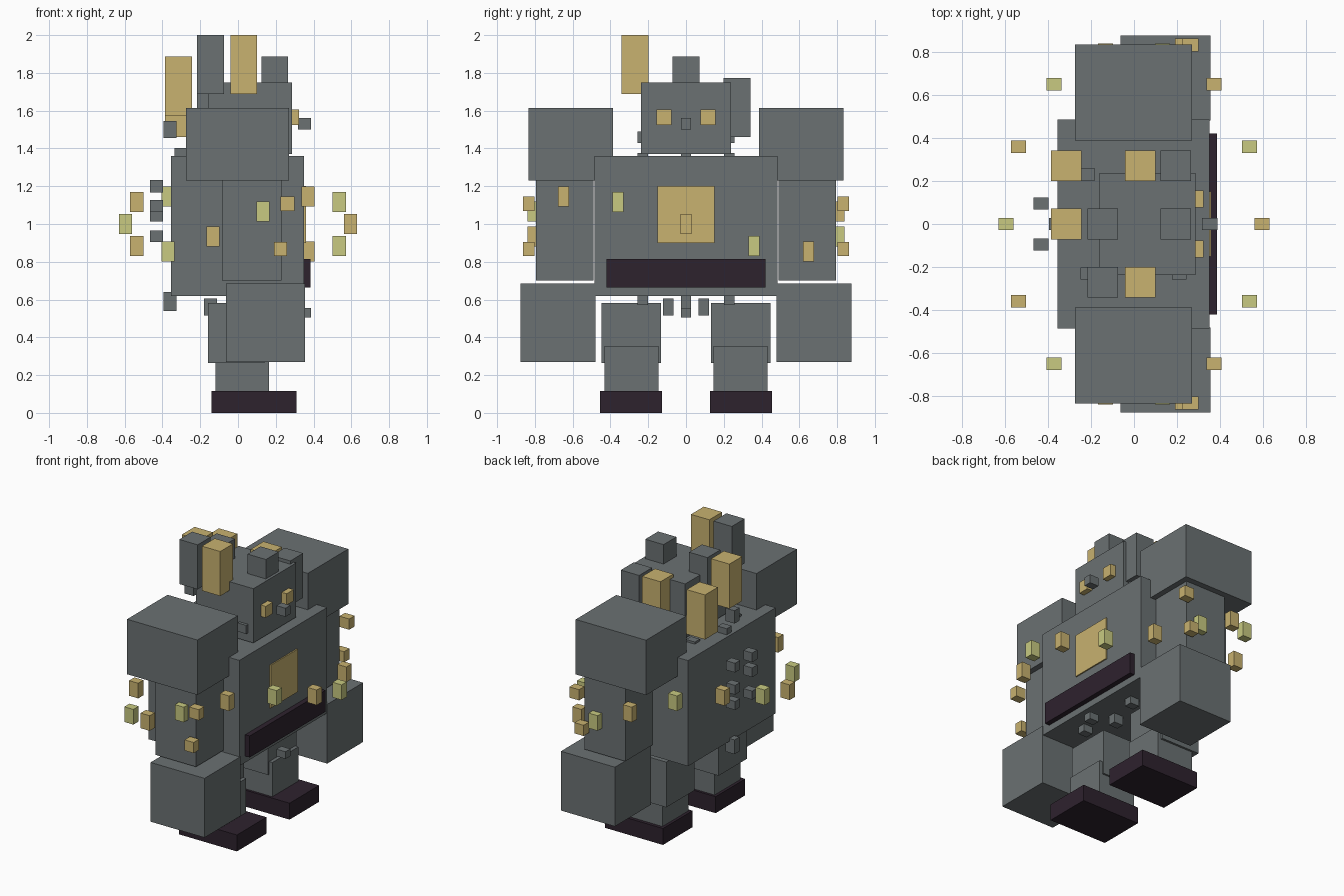
import bpy
import math

cube = bpy.data.objects.get("Cube")
if cube:
    bpy.data.objects.remove(cube, do_unlink=True)


def material(name, r, g, b):
    mat = bpy.data.materials.new(name)
    mat.use_nodes = True
    mat.diffuse_color = (r, g, b, 1)
    mat.node_tree.nodes["Principled BSDF"].inputs["Base Color"].default_value = (r, g, b, 1)
    return mat


GREY = material("stone grey", 0.145, 0.165, 0.17)
TAN = material("sandy gold", 0.58, 0.445, 0.162)
OLIVE = material("pale olive", 0.58, 0.59, 0.22)
DARK = material("dark plum", 0.027, 0.016, 0.027)


def box(name, mat, x, y, z):
    """Box from (min, max) ranges on each axis."""
    bpy.ops.mesh.primitive_cube_add(size=1, location=[sum(r) / 2 for r in (x, y, z)])
    obj = bpy.context.object
    obj.name = name
    obj.scale = [r[1] - r[0] for r in (x, y, z)]
    bpy.ops.object.transform_apply(location=False, rotation=False, scale=True)
    obj.data.materials.append(mat)
    return obj


def block(name, mat, centre, size):
    """Box from its centre and size."""
    return box(name, mat, *[(c - s / 2, c + s / 2) for c, s in zip(centre, size)])


def pair(name, mat, x, y, z):
    """The same box on both sides of y = 0."""
    box(name + "_back", mat, x, y, z)
    box(name + "_front", mat, x, (-y[1], -y[0]), z)


# Body and head
box("torso", GREY, (-0.355, 0.35), (-0.485, 0.485), (0.62, 1.36))
box("head", GREY, (-0.16, 0.285), (-0.237, 0.237), (1.37, 1.75))
box("chest_plate", TAN, (0.35, 0.359), (-0.15, 0.15), (0.9, 1.2))
box("belt", DARK, (0.35, 0.385), (-0.42, 0.42), (0.665, 0.815))
pair("eye", TAN, (0.285, 0.323), (0.077, 0.155), (1.525, 1.605))

# Arms
pair("shoulder", GREY, (-0.275, 0.27), (0.387, 0.835), (1.23, 1.615))
pair("upper_arm", GREY, (-0.085, 0.23), (0.49, 0.793), (0.7, 1.23))
pair("forearm", GREY, (-0.063, 0.355), (0.48, 0.877), (0.27, 0.685))
pair("upper_arm_stud", TAN, (0.225, 0.3), (0.802, 0.862), (1.07, 1.145))
pair("lower_arm_stud", TAN, (0.19, 0.26), (0.802, 0.862), (0.83, 0.905))

# Legs
pair("thigh", GREY, (-0.16, 0.14), (0.133, 0.447), (0.265, 0.582))
pair("shin", GREY, (-0.12, 0.165), (0.145, 0.432), (0.11, 0.355))
pair("foot", DARK, (-0.14, 0.31), (0.128, 0.455), (0, 0.115))

# Three stepped rows of pillars around the head
tan_columns = (-0.315, 0.03)
rows = [
    (-0.27, 1.845, (-0.145, 0.03)),
    (0, 1.73, (-0.315, -0.145, 0.195)),
    (0.27, 1.617, (-0.315, 0.03, 0.195)),
]
for y, z, columns in rows:
    for x in columns:
        block("pillar", TAN if x in tan_columns else GREY, (x, y, z), (0.142, 0.142, 0.312))

# Wavy ring of floating shards
for i in range(14):
    a = math.tau * i / 14
    centre = (0.595 * math.cos(a), 0.83 * math.sin(a), 1 - 0.15 * math.sin(2 * a))
    block("ring_shard", OLIVE if i % 2 else TAN, centre, (0.07, 0.058, 0.106))

# Small pebbles on the centre line
for x, z, h in [(0.352, 1.53, 0.06), (0.352, 0.53, 0.05), (-0.36, 1.5, 0.09),
                (-0.36, 0.59, 0.1), (-0.3, 1.37, 0.065), (0.15, 0.587, 0.065)]:
    block("centre_pebble", GREY, (x, 0, z), (0.07, 0.054, h))

# Pebbles in mirrored pairs beside the head, under the torso and behind it
for x, y, z, h in [(0.21, 0.23, 1.46, 0.06), (-0.215, 0.23, 1.345, 0.06),
                   (0.21, 0.23, 0.6, 0.06), (-0.145, 0.095, 0.56, 0.09),
                   (-0.432, 0.095, 1.2, 0.065), (-0.432, 0.095, 0.935, 0.06)]:
    for side in (1, -1):
        block("side_pebble", GREY, (x, side * y, z), (0.068, 0.056, h))
for side, z in [(1, 1.045), (-1, 1.095)]:
    block("back_pebble", GREY, (-0.432, side * 0.095, z), (0.068, 0.056, 0.065))
